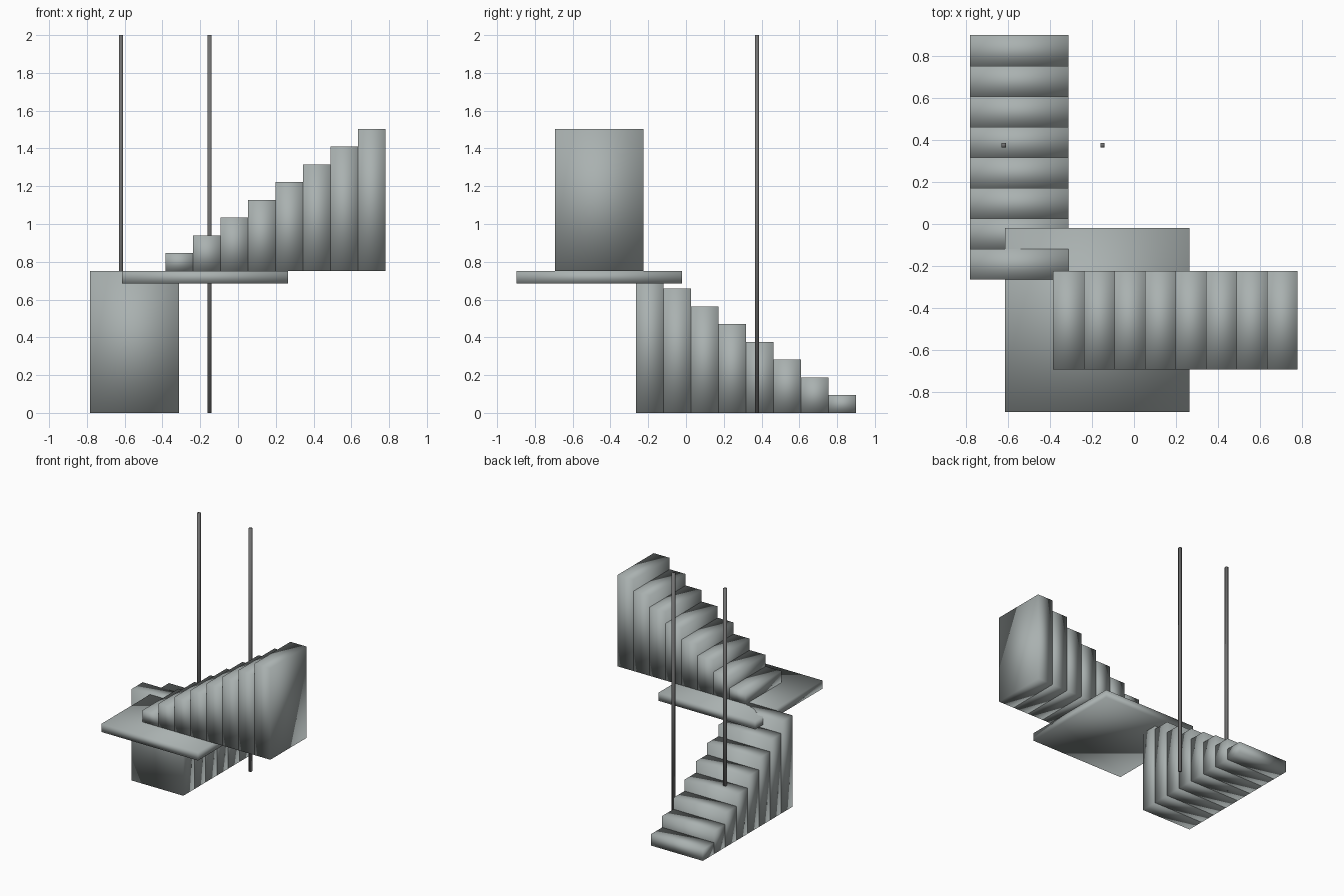
import bpy
import bmesh
from mathutils import Vector

default = bpy.data.objects.get("Cube")
if default:
    bpy.data.objects.remove(default, do_unlink=True)


def make_material(name, rgb):
    mat = bpy.data.materials.new(name)
    mat.use_nodes = True
    color = (*rgb, 1.0)
    mat.diffuse_color = color
    mat.node_tree.nodes["Principled BSDF"].inputs["Base Color"].default_value = color
    return mat


concrete = make_material("concrete grey", (0.40, 0.44, 0.435))
steel = make_material("dark steel", (0.17, 0.17, 0.17))


def box(name, low, high, mat):
    """Smooth-shaded box between two opposite corners."""
    low, high = Vector(low), Vector(high)
    center, size = (low + high) / 2, high - low
    bm = bmesh.new()
    bmesh.ops.create_cube(bm, size=1)
    bmesh.ops.scale(bm, vec=size, verts=bm.verts)
    for face in bm.faces:
        face.smooth = True
    mesh = bpy.data.meshes.new(name)
    bm.to_mesh(mesh)
    bm.free()
    mesh.materials.append(mat)
    obj = bpy.data.objects.new(name, mesh)
    obj.location = center
    bpy.context.collection.objects.link(obj)
    return obj


STEPS = 8
RISE = 0.094
TREAD = 0.1456
LANDING_TOP = STEPS * RISE

# Lower flight climbs from the back towards the landing
for i in range(STEPS):
    back = 0.90 - i * TREAD
    box(f"lower_step_{i + 1}", (-0.783, back - TREAD, 0),
        (-0.312, back, (i + 1) * RISE), concrete)

# Landing slab
box("landing", (-0.615, -0.897, 0.685), (0.264, -0.02, LANDING_TOP), concrete)

# Upper flight climbs from the landing towards the side
for i in range(STEPS):
    start = -0.385 + i * TREAD
    box(f"upper_step_{i + 1}", (start, -0.694, LANDING_TOP),
        (start + TREAD, -0.225, LANDING_TOP + (i + 1) * RISE), concrete)

# Two slender square poles
HALF = 0.0105
for name, x in (("right_pole", -0.62), ("left_pole", -0.15)):
    box(name, (x - HALF, 0.376 - HALF, 0), (x + HALF, 0.376 + HALF, 2), steel)
